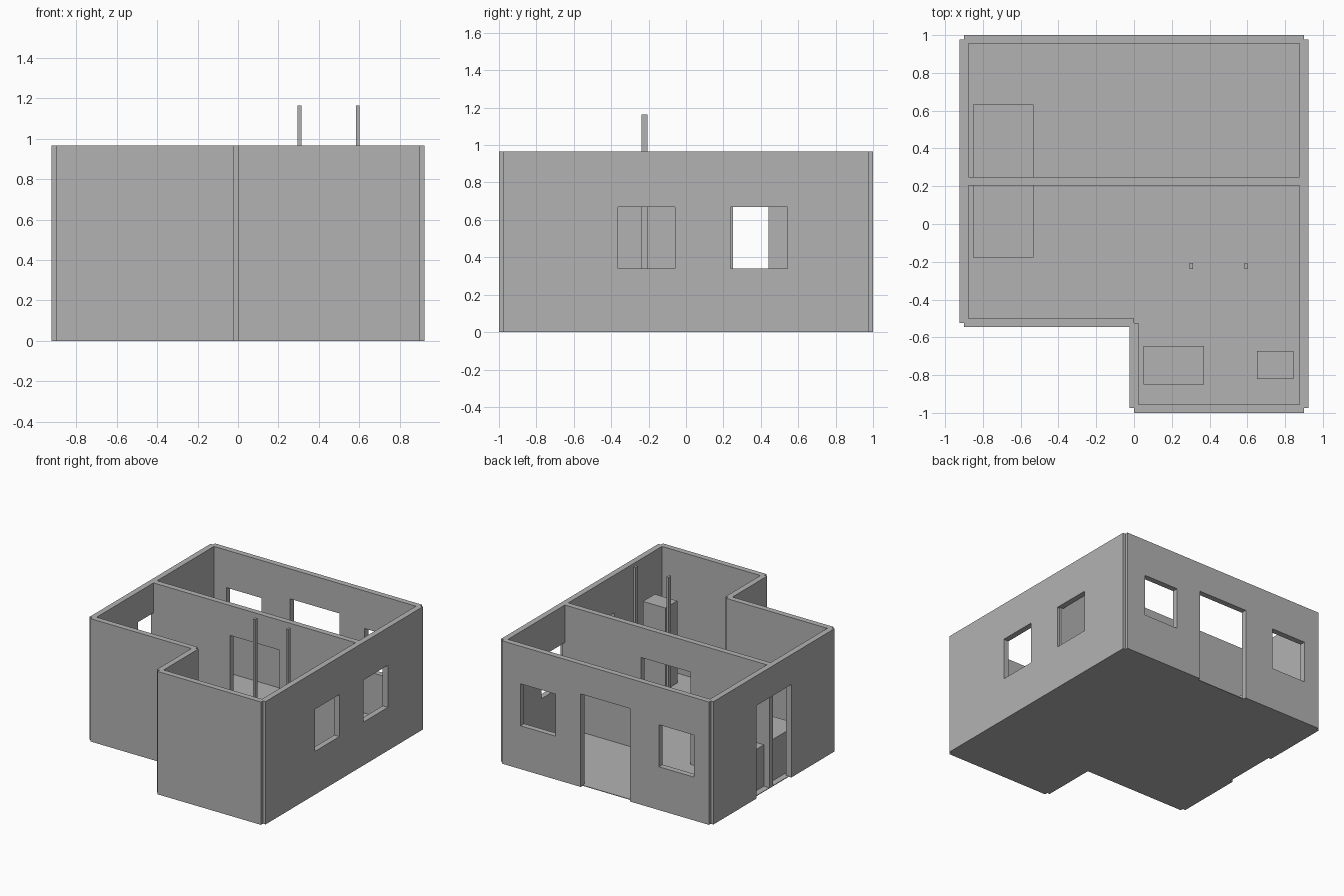
import bpy, bmesh

if "Cube" in bpy.data.objects:
    bpy.data.objects.remove(bpy.data.objects["Cube"])

T = 0.0225           # half the wall thickness
H = 0.965            # wall height
FLOOR = 0.005

grey = bpy.data.materials.new("plain_grey")
grey.diffuse_color = (0.45, 0.45, 0.45, 1)
grey.use_nodes = True
grey.node_tree.nodes["Principled BSDF"].inputs["Base Color"].default_value = grey.diffuse_color


def finish(name, bm):
    bmesh.ops.recalc_face_normals(bm, faces=bm.faces)
    me = bpy.data.meshes.new(name)
    bm.to_mesh(me)
    bm.free()
    me.materials.append(grey)
    ob = bpy.data.objects.new(name, me)
    bpy.context.collection.objects.link(ob)
    return ob


def box(name, x0, x1, y0, y1, z0, z1):
    bm = bmesh.new()
    bmesh.ops.create_cube(bm, size=1)
    for v in bm.verts:
        v.co = (x1 if v.co.x > 0 else x0,
                y1 if v.co.y > 0 else y0,
                z1 if v.co.z > 0 else z0)
    return finish(name, bm)


def wall(name, axis, a, b, at, openings=()):
    """Wall from a to b along an axis; openings are (start, end, bottom, top).
    Solid cells of the elevation are filled and extruded to the thickness."""
    us = sorted({a, b, *[o[0] for o in openings], *[o[1] for o in openings]})
    zs = sorted({0, H, *[o[2] for o in openings], *[o[3] for o in openings]})
    bm = bmesh.new()

    def pos(u, z):
        return (u, at - T, z) if axis == "x" else (at - T, u, z)

    grid = {(u, z): bm.verts.new(pos(u, z)) for u in us for z in zs}
    for u0, u1 in zip(us, us[1:]):
        for z0, z1 in zip(zs, zs[1:]):
            if not any(o[0] <= u0 < o[1] and o[2] <= z0 < o[3] for o in openings):
                bm.faces.new([grid[k] for k in ((u0, z0), (u1, z0), (u1, z1), (u0, z1))])
    bmesh.ops.delete(bm, geom=[v for v in bm.verts if not v.link_faces], context="VERTS")
    ext = bmesh.ops.extrude_face_region(bm, geom=bm.faces[:], use_keep_orig=True)
    moved = [g for g in ext["geom"] if isinstance(g, bmesh.types.BMVert)]
    bmesh.ops.translate(bm, verts=moved, vec=(0, 2 * T, 0) if axis == "x" else (2 * T, 0, 0))
    bmesh.ops.recalc_face_normals(bm, faces=bm.faces)
    bmesh.ops.dissolve_limit(bm, angle_limit=0.01, verts=bm.verts[:], edges=bm.edges[:])
    return finish(name, bm)


def window(a):
    return (a, a + 0.305, 0.34, 0.67)


def door(a, b):
    return (a, b, 0, 0.73)


# Walls run centreline to centreline, leaving small notches at the corners
wall("back_wall", "x", -0.9, 0.9, 0.9775, [window(-0.77), door(-0.215, 0.215), window(0.432)])
wall("right_wall", "y", -0.975, 0.977, 0.9, [window(-0.364), window(0.237)])
wall("left_wall", "y", -0.523, 0.977, -0.9, [door(0.01, 0.44)])
wall("front_left_wall", "x", -0.9, 0.0, -0.523)
wall("step_wall", "y", -0.975, -0.523, 0.0)
wall("front_right_wall", "x", 0.0, 0.9, -0.9775)
wall("dividing_wall", "x", -0.9, 0.9, 0.2275, [door(-0.215, 0.215)])

# L-shaped floor slab
bm = bmesh.new()
outline = [(-0.9, 0.977), (-0.9, -0.523), (0, -0.523), (0, -0.977), (0.9, -0.977), (0.9, 0.977)]
face = bm.faces.new([bm.verts.new((x, y, 0)) for x, y in outline])
ext = bmesh.ops.extrude_face_region(bm, geom=[face], use_keep_orig=True)
bmesh.ops.translate(bm, verts=[g for g in ext["geom"] if isinstance(g, bmesh.types.BMVert)],
                    vec=(0, 0, FLOOR))
finish("floor", bm)

# Furniture blocks
box("back_room_block", -0.852, -0.532, 0.25, 0.632, FLOOR, 0.33)
box("front_room_block", -0.852, -0.532, -0.178, 0.205, FLOOR, 0.33)
box("low_counter", 0.05, 0.37, -0.85, -0.645, FLOOR, 0.33)
box("tall_cabinet", 0.65, 0.845, -0.82, -0.672, FLOOR, 0.65)

# Two tall posts
for side, x in (("left", 0.304), ("right", 0.593)):
    box(side + "_post", x - 0.009, x + 0.009, -0.238, -0.206, FLOOR, 1.163)
